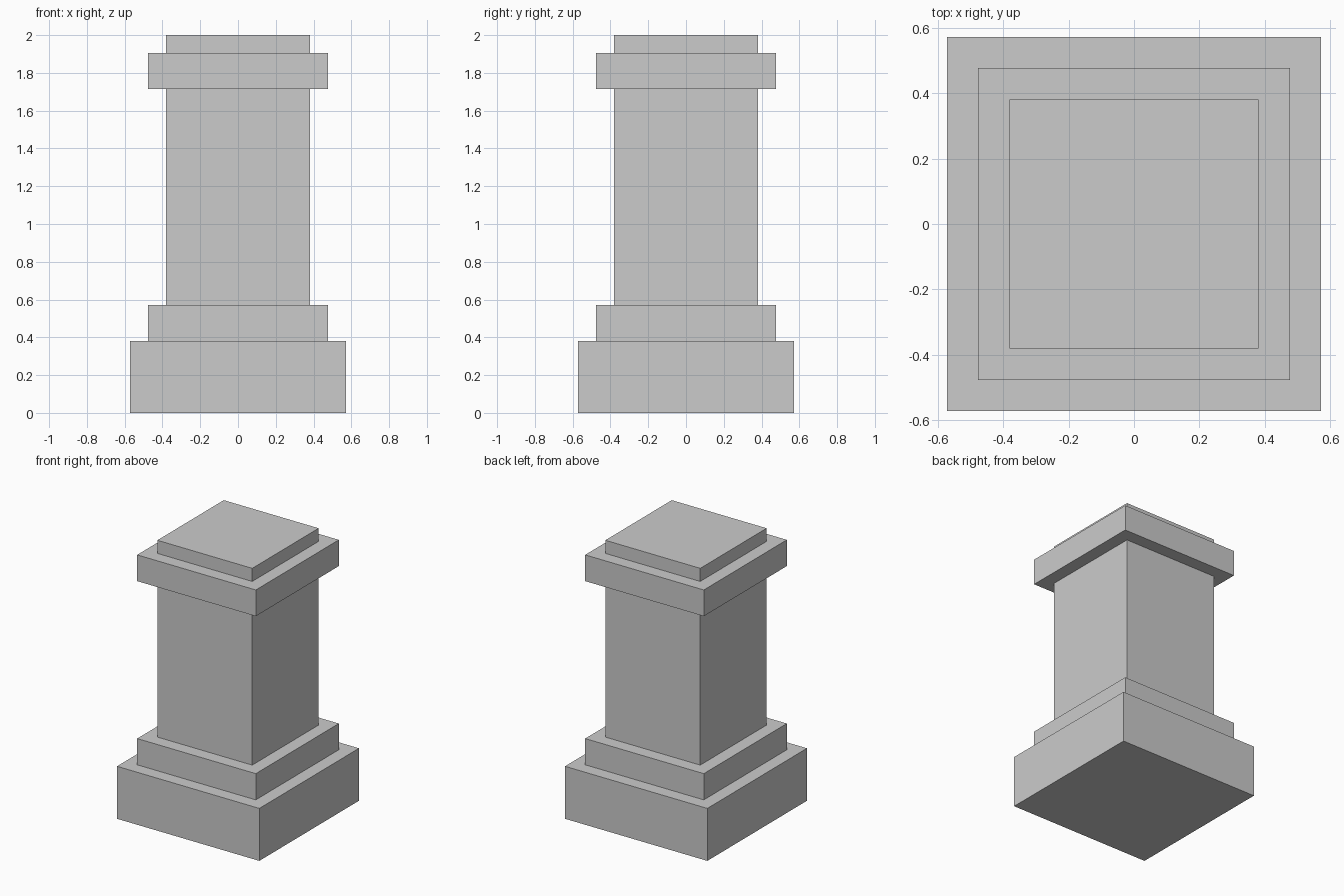
import bpy

if "Cube" in bpy.data.objects:
    bpy.data.objects.remove(bpy.data.objects["Cube"])

U = 2 / 21  # module: the pillar is 21 modules tall

stone = bpy.data.materials.new("grey_stone")
stone.diffuse_color = (0.6, 0.6, 0.6, 1)
stone.use_nodes = True
stone.node_tree.nodes["Principled BSDF"].inputs["Base Color"].default_value = stone.diffuse_color


def block(name, half_width, bottom, top):
    """Square block, sizes in modules."""
    bpy.ops.mesh.primitive_cube_add(size=1, location=(0, 0, (bottom + top) / 2 * U))
    ob = bpy.context.object
    ob.name = name
    ob.scale = (2 * half_width * U, 2 * half_width * U, (top - bottom) * U)
    bpy.ops.object.transform_apply(location=False, rotation=False, scale=True)
    ob.data.materials.append(stone)


# stepped foot
block("plinth", 6, 0, 4)
block("base_step", 5, 4, 6)
# square column
block("shaft", 4, 6, 18)
# stepped head
block("capital", 5, 18, 20)
block("top_slab", 4, 20, 21)
